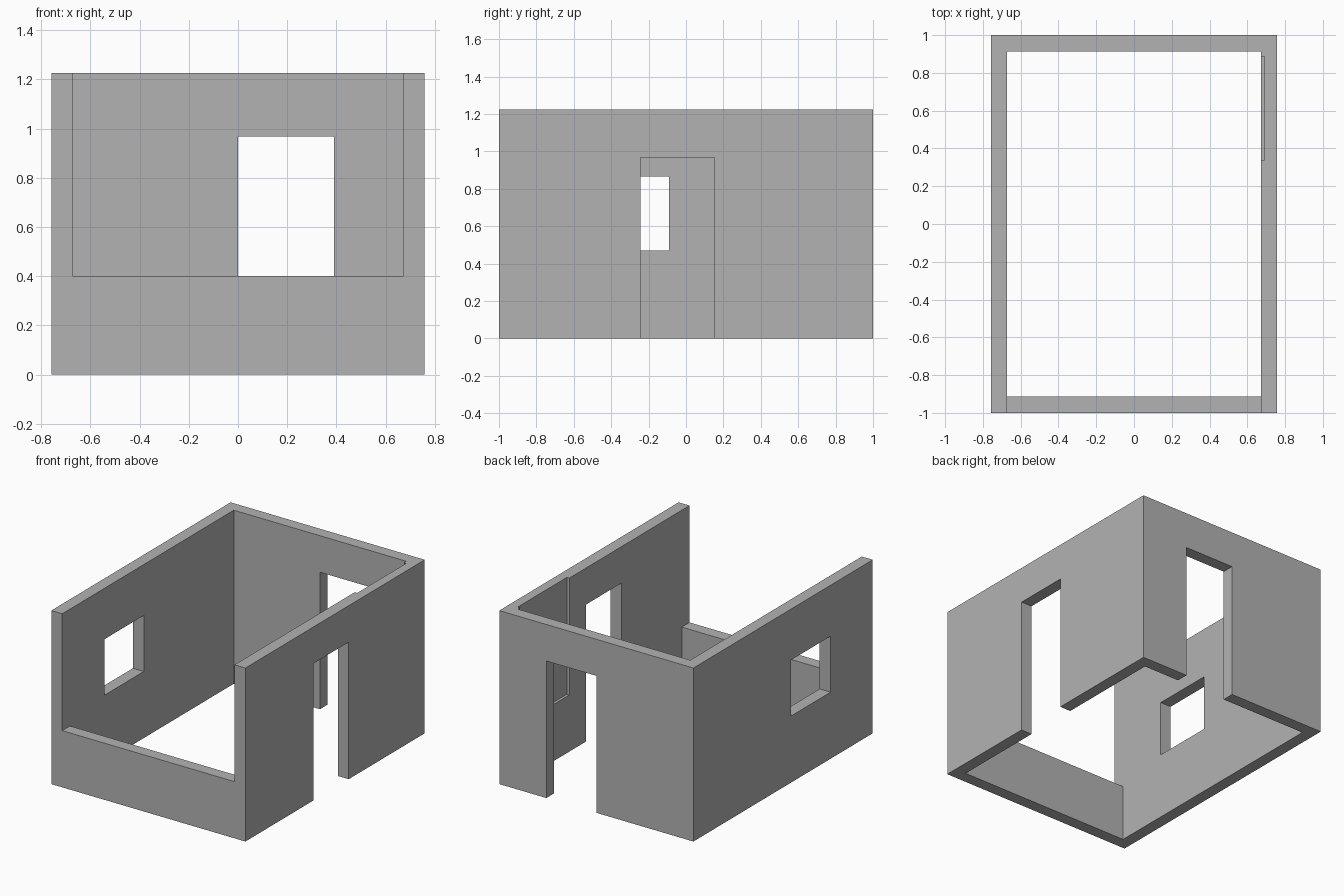
import bpy
import bmesh
from mathutils import Vector

default = bpy.data.objects.get("Cube")
if default:
    bpy.data.objects.remove(default, do_unlink=True)

HALF_X, HALF_Y, HEIGHT = 0.758, 1.0, 1.225
IN_X, IN_Y, SILL = 0.673, 0.914, 0.40

plaster = bpy.data.materials.new("plaster_grey")
plaster.use_nodes = True
colour = (0.45, 0.45, 0.45, 1)
plaster.diffuse_color = colour
plaster.node_tree.nodes["Principled BSDF"].inputs["Base Color"].default_value = colour


def prism(name, profile, x0, x1):
    """Extrude a (y, z) profile along x."""
    bm = bmesh.new()
    face = bm.faces.new([bm.verts.new((x0, y, z)) for y, z in profile])
    grown = bmesh.ops.extrude_face_region(bm, geom=[face])["geom"]
    moved = [v for v in grown if isinstance(v, bmesh.types.BMVert)]
    bmesh.ops.translate(bm, verts=moved, vec=Vector((x1 - x0, 0, 0)))
    bmesh.ops.recalc_face_normals(bm, faces=bm.faces[:])
    mesh = bpy.data.meshes.new(name)
    bm.to_mesh(mesh)
    bm.free()
    mesh.materials.append(plaster)
    obj = bpy.data.objects.new(name, mesh)
    bpy.context.collection.objects.link(obj)
    return obj


def box(name, x0, x1, y0, y1, z0, z1):
    return prism(name, [(y0, z0), (y1, z0), (y1, z1), (y0, z1)], x0, x1)


def cut(target, cutter):
    """Subtract the cutter and remove it."""
    mod = target.modifiers.new("cut", "BOOLEAN")
    mod.operation = "DIFFERENCE"
    mod.solver = "EXACT"
    mod.object = cutter
    cutter.hide_render = True
    bpy.context.view_layer.objects.active = target
    bpy.ops.object.modifier_apply(modifier=mod.name)
    bpy.data.objects.remove(cutter, do_unlink=True)


# Solid block that becomes the room walls
walls = box("room_walls", -HALF_X, HALF_X, -HALF_Y, HALF_Y, 0, HEIGHT)

# Open interior, with the front wall lowered to sill height
cavity = [(-IN_Y, -0.1), (IN_Y, -0.1), (IN_Y, 1.4),
          (-1.1, 1.4), (-1.1, SILL), (-IN_Y, SILL)]
cut(walls, prism("interior_cutter", cavity, -IN_X, IN_X))

# Doorways in the back and side walls
cut(walls, box("back_door_cutter", 0.0, 0.39, 0.8, 1.1, -0.1, 0.967))
cut(walls, box("side_door_cutter", 0.5, 0.9, -0.243, 0.152, -0.1, 0.967))

# Window in the opposite side wall
cut(walls, box("window_cutter", -0.9, -0.5, -0.53, -0.09, 0.47, 0.865))

# Shallow recess in the inner face of the side wall
cut(walls, box("recess_cutter", 0.6, 0.692, 0.34, 0.888, 0.40, 1.4))
